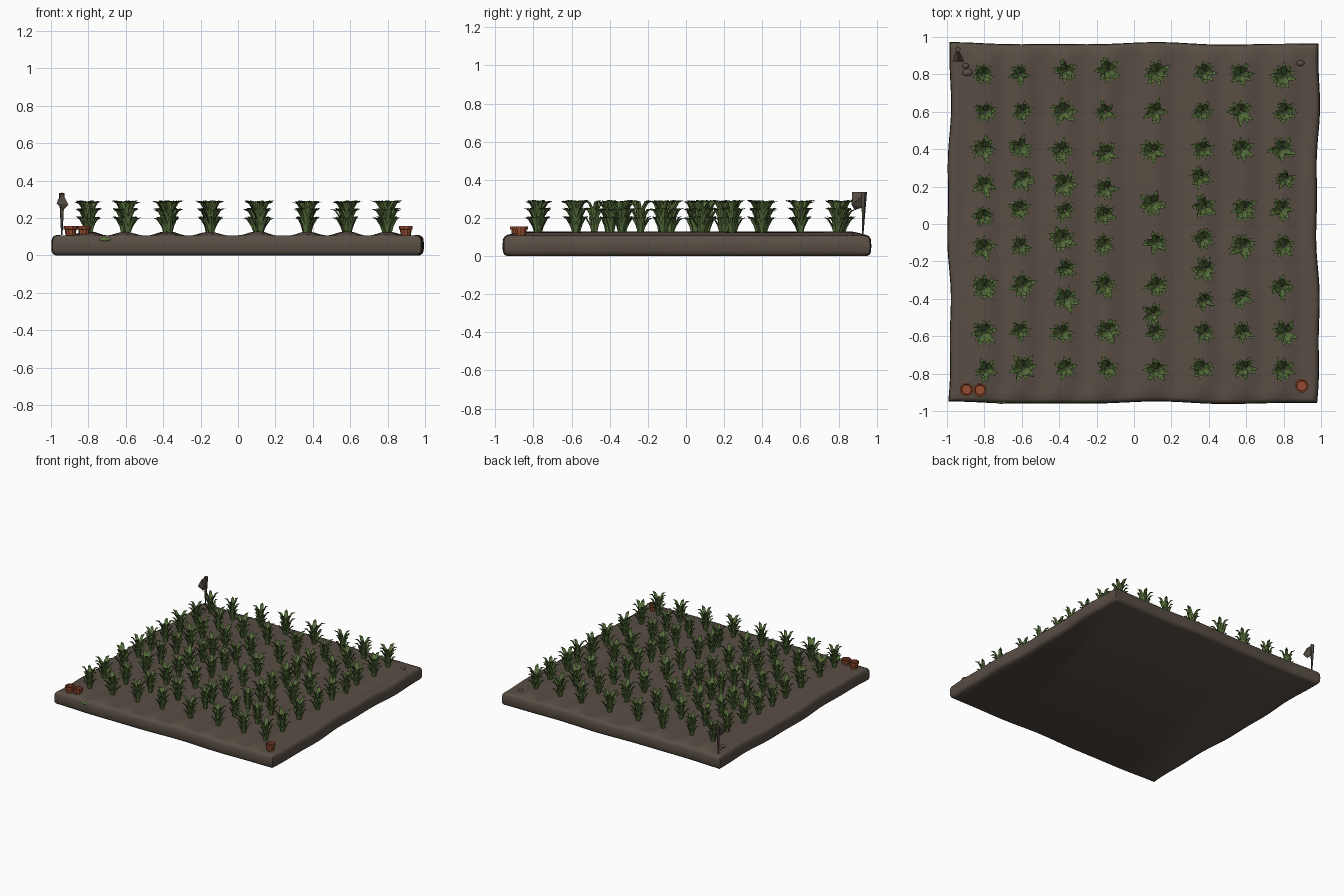
import bpy, bmesh, math, random
from mathutils import Vector

if "Cube" in bpy.data.objects:
    bpy.data.objects.remove(bpy.data.objects["Cube"])

random.seed(7)


def material(name, rgb):
    m = bpy.data.materials.new(name)
    m.diffuse_color = (*rgb, 1)
    m.use_nodes = True
    m.node_tree.nodes["Principled BSDF"].inputs["Base Color"].default_value = m.diffuse_color
    return m


SOIL = material("soil brown", (0.098, 0.076, 0.058))
LEAF = material("leaf green", (0.098, 0.165, 0.045))
CLAY = material("terracotta", (0.30, 0.072, 0.030))
WOOD = material("weathered wood", (0.085, 0.068, 0.053))


def finish(bm, name, mat, smooth=None):
    bmesh.ops.recalc_face_normals(bm, faces=bm.faces)
    me = bpy.data.meshes.new(name)
    bm.to_mesh(me)
    bm.free()
    me.materials.append(mat)
    ob = bpy.data.objects.new(name, me)
    bpy.context.collection.objects.link(ob)
    if smooth:
        bpy.ops.object.select_all(action='DESELECT')
        ob.select_set(True)
        bpy.context.view_layer.objects.active = ob
        bpy.ops.object.shade_smooth_by_angle(angle=math.radians(smooth))
    return ob


# Crop rows: x of each row and the y of its plants
ROWS = [
    (-0.80, (0.80, 0.60, 0.40, 0.21, 0.04, -0.13, -0.34, -0.58, -0.78)),
    (-0.60, (0.80, 0.60, 0.41, 0.24, 0.08, -0.12, -0.33, -0.57, -0.77)),
    (-0.375, (0.82, 0.60, 0.39, 0.21, 0.07, -0.08, -0.24, -0.40, -0.58, -0.77)),
    (-0.15, (0.82, 0.60, 0.38, 0.19, 0.05, -0.11, -0.33, -0.57, -0.77)),
    (0.11, (0.81, 0.60, 0.39, 0.11, -0.10, -0.33, -0.48, -0.58, -0.78)),
    (0.37, (0.81, 0.60, 0.40, 0.25, 0.09, -0.08, -0.24, -0.41, -0.58, -0.77)),
    (0.585, (0.80, 0.60, 0.40, 0.08, -0.12, -0.39, -0.58, -0.77)),
    (0.80, (0.79, 0.60, 0.40, 0.24, 0.08, -0.12, -0.34, -0.58, -0.78)),
]


# Soil slab: ridged top, rounded wavy sides, flat bottom
def ground(x, y):
    d = min(abs(x - r[0]) for r in ROWS)
    ridge = 0.012 * math.cos(math.pi * min(d / 0.115, 1))
    bump = 0.004 * math.sin(5 * y + 3 * x) * math.sin(7 * x + 1)
    edge = min(1, max(0, (0.95 - max(abs(x), abs(y))) / 0.08))
    return 0.108 + edge * (0.006 + ridge + bump)


bm = bmesh.new()
bmesh.ops.create_grid(bm, x_segments=80, y_segments=50, size=1)
for v in bm.verts:
    v.co.x *= 0.962
    v.co.y *= 0.937
    v.co.z = ground(v.co.x, v.co.y)
loop = [e for e in bm.edges if e.is_boundary]
for grow, z in ((1.014, 0.102), (1.008, 0.088), (1.003, 0.055), (0.998, 0.022),
                (0.993, 0.008), (0.985, 0.0)):
    out = bmesh.ops.extrude_edge_only(bm, edges=loop)["geom"]
    for v in (g for g in out if isinstance(g, bmesh.types.BMVert)):
        v.co = (v.co.x * grow, v.co.y * grow, z)
    loop = [g for g in out if isinstance(g, bmesh.types.BMEdge) and g.is_boundary]
bmesh.ops.contextual_create(bm, geom=loop)
for v in bm.verts:
    x, y = v.co.x, v.co.y
    v.co.x += (0.009 * math.sin(5 * y - 2.0) + 0.004 * math.sin(13 * y)) * abs(x) ** 3 - 0.003
    v.co.y += (0.006 * math.sin(6 * x + 1) + 0.003 * math.sin(11 * x)) * abs(y) ** 3 + 0.004
finish(bm, "soil_bed", SOIL, 50)


# Leaf: folded blade with a thin diamond section, curving up and outwards
def leaf(bm, base, angle, path, width):
    out = Vector((math.cos(angle), math.sin(angle), 0))
    side = Vector((-math.sin(angle), math.cos(angle), 0))
    rings = []
    for i, (r, z) in enumerate(path[:-1]):
        r2, z2 = path[i + 1]
        t = (out * (r2 - r) + Vector((0, 0, z2 - z))).normalized()
        n = side.cross(t)
        if n.dot(out) > 0:
            n = -n
        p = base + out * r + Vector((0, 0, z))
        w = width * (0.75, 1.0, 0.8)[i]
        rings.append([bm.verts.new(q) for q in (
            p + side * w + n * w * 0.4, p + n * 0.002,
            p - side * w + n * w * 0.4, p - n * 0.003)])
    tip = bm.verts.new(base + out * path[-1][0] + Vector((0, 0, path[-1][1])))
    for a, b in zip(rings, rings[1:]):
        for k in range(4):
            bm.faces.new((a[k], a[k - 1], b[k - 1], b[k]))
    for k in range(4):
        bm.faces.new((rings[-1][k], rings[-1][k - 1], tip))
    bm.faces.new(rings[0])


# Tiers of leaves: (start height, rise, reach, leaf count, half width)
TIERS = [(0.0, 0.105, 0.066, 5, 0.016),
         (0.045, 0.105, 0.070, 5, 0.016),
         (0.090, 0.100, 0.074, 5, 0.015)]


def plant(bm, x, y):
    base = Vector((x, y, 0.108))
    size = random.uniform(0.85, 1.1)
    turn = random.uniform(0, 6.28)
    for t, (z0, rise, reach, count, width) in enumerate(TIERS):
        for i in range(count):
            a = turn + 0.25 * t + i * math.tau / count + random.uniform(-0.3, 0.3)
            s = size * random.uniform(0.8, 1.1)
            h = rise * random.uniform(0.9, 1.0)
            path = [(0.008, z0), (0.024 * s, z0 + 0.5 * h),
                    (0.046 * s, z0 + 0.88 * h), (reach * s, z0 + h * 0.97)]
            leaf(bm, base, a, path, width * size)


for i, (x, ys) in enumerate(ROWS):
    bm = bmesh.new()
    for y in ys:
        plant(bm, x + random.uniform(-0.012, 0.012), y)
    finish(bm, f"crop_row_{i + 1}", LEAF)

# Clay pots: hollow turned shape with a rim
POT = [(0.0, 0.0), (0.027, 0.0), (0.031, 0.034), (0.037, 0.036), (0.037, 0.052),
       (0.029, 0.052), (0.026, 0.03), (0.0, 0.03)]
for n, (x, y) in enumerate(((-0.895, -0.885), (-0.823, -0.887), (0.897, -0.865))):
    bm = bmesh.new()
    vs = [bm.verts.new((x + r, y, 0.104 + z)) for r, z in POT]
    es = [bm.edges.new(p) for p in zip(vs, vs[1:])]
    bmesh.ops.spin(bm, geom=vs + es, cent=(x, y, 0), axis=(0, 0, 1),
                   angle=math.tau, steps=10)
    bmesh.ops.remove_doubles(bm, verts=bm.verts, dist=0.0005)
    finish(bm, f"clay_pot_{n + 1}", CLAY)

# Marker stake: tapers down to a point in the soil
bm = bmesh.new()
bmesh.ops.create_cone(bm, cap_ends=True, segments=5, radius1=0.004, radius2=0.016, depth=0.225)
for v in bm.verts:
    v.co += Vector((-0.942, 0.93 + 0.03 * v.co.z, 0.2225))
finish(bm, "marker_stake", WOOD)

# Marker flag: folded wedge reaching forward from the stake
bm = bmesh.new()
for p in ((-0.945, 0.948, 0.335), (-0.945, 0.93, 0.255), (-0.94, 0.872, 0.336),
          (-0.970, 0.868, 0.278), (-0.907, 0.868, 0.270), (-0.935, 0.885, 0.242)):
    bm.verts.new(p)
bmesh.ops.convex_hull(bm, input=bm.verts)
finish(bm, "marker_flag", WOOD)


# Loose clods of soil, and a fallen leaf on the front edge
def lump(name, mat, pos, scale):
    bm = bmesh.new()
    bmesh.ops.create_icosphere(bm, subdivisions=2, radius=1)
    for v in bm.verts:
        v.co = Vector(pos) + Vector(a * b for a, b in zip(v.co, scale))
    finish(bm, name, mat, 60)


lump("clod_1", SOIL, (-0.89, 0.81, 0.112), (0.028, 0.02, 0.014))
lump("clod_2", SOIL, (-0.90, 0.845, 0.112), (0.018, 0.014, 0.012))
lump("clod_3", SOIL, (0.89, 0.86, 0.110), (0.022, 0.016, 0.010))
lump("fallen_leaf", LEAF, (-0.71, -0.952, 0.085), (0.035, 0.010, 0.011))
